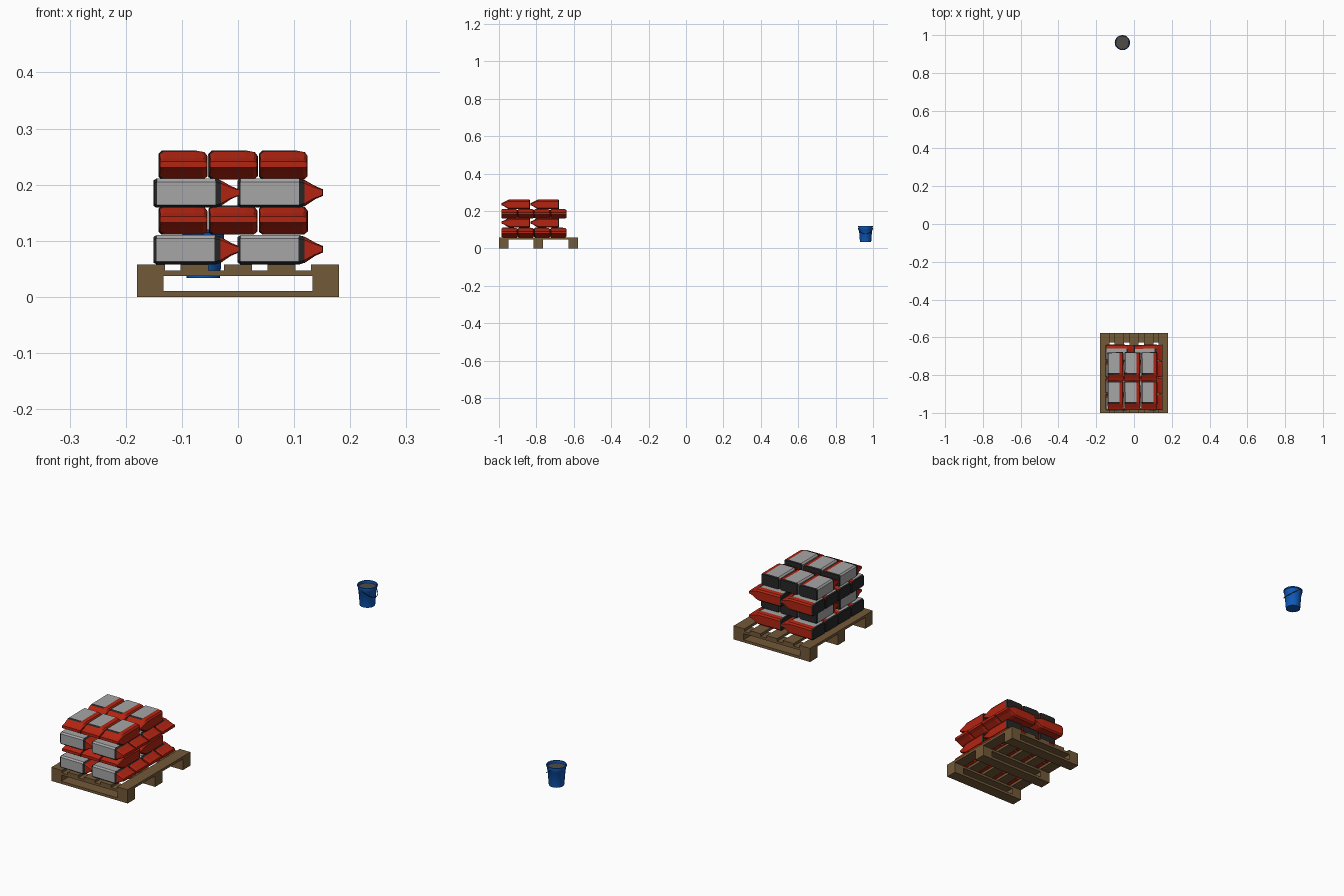
import bpy, bmesh, math, random

if "Cube" in bpy.data.objects:
    bpy.data.objects.remove(bpy.data.objects["Cube"])

random.seed(4)


def material(name, rgb):
    m = bpy.data.materials.new(name)
    m.diffuse_color = (*rgb, 1)
    m.use_nodes = True
    m.node_tree.nodes["Principled BSDF"].inputs["Base Color"].default_value = m.diffuse_color
    return m


WOOD = material("wood", (0.17, 0.10, 0.04))
RED = material("bag_red", (0.45, 0.018, 0.006))
GREY = material("bag_grey", (0.38, 0.38, 0.38))
BLACK = material("bag_black", (0.02, 0.02, 0.02))
BLUE = material("bucket_blue", (0.005, 0.10, 0.48))
FILL = material("bucket_fill", (0.08, 0.07, 0.06))


def add_object(name, mesh):
    ob = bpy.data.objects.new(name, mesh)
    bpy.context.collection.objects.link(ob)
    return ob


def box(name, x0, x1, y0, y1, z0, z1, mat):
    bm = bmesh.new()
    bmesh.ops.create_cube(bm, size=1)
    for v in bm.verts:
        v.co.x = x0 + (v.co.x + 0.5) * (x1 - x0)
        v.co.y = y0 + (v.co.y + 0.5) * (y1 - y0)
        v.co.z = z0 + (v.co.z + 0.5) * (z1 - z0)
    me = bpy.data.meshes.new(name)
    bm.to_mesh(me)
    bm.free()
    me.materials.append(mat)
    return add_object(name, me)


# Pallet: three rows of bottom board, end blocks and stringer
for y0 in (-1.0, -0.815, -0.628):
    y1 = y0 + 0.05
    box("pallet_bottom_board", -0.18, 0.18, y0, y1, 0, 0.011, WOOD)
    for x0, x1 in ((-0.18, -0.133), (0.133, 0.18)):
        box("pallet_block", x0, x1, y0, y1, 0.011, 0.037, WOOD)
    box("pallet_stringer", -0.18, 0.18, y0, y1, 0.037, 0.047, WOOD)

# Pallet deck planks
for i in range(5):
    x = -0.155 + i * 0.0775
    box("pallet_plank", x - 0.025, x + 0.025, -1.0, -0.578, 0.047, 0.058, WOOD)


# Bag: a chamfered section lofted along x, closing in a flat crimped end
def bag_mesh():
    section = [(-.043, .005), (-.043, .046), (-.037, .052), (.022, .052), (.038, .049),
               (.043, .042), (.043, .006), (.036, 0), (-.037, 0)]
    sides = [GREY, GREY, GREY, RED, RED, RED, RED, RED, BLACK]
    # station: x, width scale, height scale, centre height
    stations = [(-.075, .93, .88, .026), (-.070, 1, 1, .026), (.034, 1, 1, .026),
                (.044, .98, .88, .026), (.062, .95, .45, .027), (.076, .97, .22, .027)]
    mats = [GREY, RED, BLACK]
    bm = bmesh.new()
    rings = [[bm.verts.new((x, y * w, c + (z - .026) * h)) for y, z in section]
             for x, w, h, c in stations]
    n = len(section)
    for s in range(len(rings) - 1):
        for i in range(n):
            j = (i + 1) % n
            f = bm.faces.new((rings[s][i], rings[s][j], rings[s + 1][j], rings[s + 1][i]))
            if s in (0, 2):
                m = BLACK if sides[i] is not RED or s == 0 else RED
            else:
                m = sides[i] if s == 1 else RED
            f.material_index = mats.index(m)
    bm.faces.new(rings[0]).material_index = 2
    bm.faces.new(rings[-1]).material_index = 1
    bmesh.ops.recalc_face_normals(bm, faces=bm.faces)
    me = bpy.data.meshes.new("bag")
    bm.to_mesh(me)
    bm.free()
    for m in mats:
        me.materials.append(m)
    return me


BAG = bag_mesh()


def place_bag(x, y, z, turn):
    ob = add_object("cement_bag", BAG)
    ob.location = (x, y, z)
    ob.rotation_euler.z = math.radians(turn + random.uniform(-1.2, 1.2))


# Stack: layers alternate between lying along x and along y
for z in (0.058, 0.159):
    for x in (-0.075, 0.075):
        for i in range(4):
            place_bag(x, -0.943 + i * 0.087, z, 0)
for z in (0.111, 0.209):
    for x in (-0.098, -0.009, 0.081):
        for y in (-0.909, -0.754):
            place_bag(x, y, z, -90)

# Bucket: lathed profile with a rim and a filled inside
CX, CY, SEG = -0.062, 0.96, 20
profile = [(.030, .034), (.035, .098), (.0365, .100), (.0375, .114), (.040, .115),
           (.040, .120), (.0355, .120), (.0345, .110)]
bm = bmesh.new()
rings = [[bm.verts.new((CX + r * math.cos(a), CY + r * math.sin(a), z))
          for a in (2 * math.pi * k / SEG for k in range(SEG))] for r, z in profile]
for lo, hi in zip(rings, rings[1:]):
    for k in range(SEG):
        bm.faces.new((lo[k], lo[(k + 1) % SEG], hi[(k + 1) % SEG], hi[k]))
bm.faces.new(rings[0][::-1])
bm.faces.new(rings[-1]).material_index = 1
me = bpy.data.meshes.new("bucket")
bm.to_mesh(me)
bm.free()
me.materials.append(BLUE)
me.materials.append(FILL)
bucket = add_object("bucket", me)
bpy.context.view_layer.objects.active = bucket
bucket.select_set(True)
bpy.ops.object.shade_smooth_by_angle(angle=math.radians(35))

# Handle: wire hanging down on the +x side, pivoting at front and back
curve = bpy.data.curves.new("bucket_handle", 'CURVE')
curve.dimensions = '3D'
curve.bevel_depth = 0.0012
curve.bevel_resolution = 1
sp = curve.splines.new('POLY')
sp.points.add(12)
for k, p in enumerate(sp.points):
    a = -math.pi / 2 + math.pi * k / 12
    p.co = (CX + .040 * math.cos(a), CY + .039 * math.sin(a), .108 - .030 * math.cos(a), 1)
curve.materials.append(BLACK)
add_object("bucket_handle", curve)
